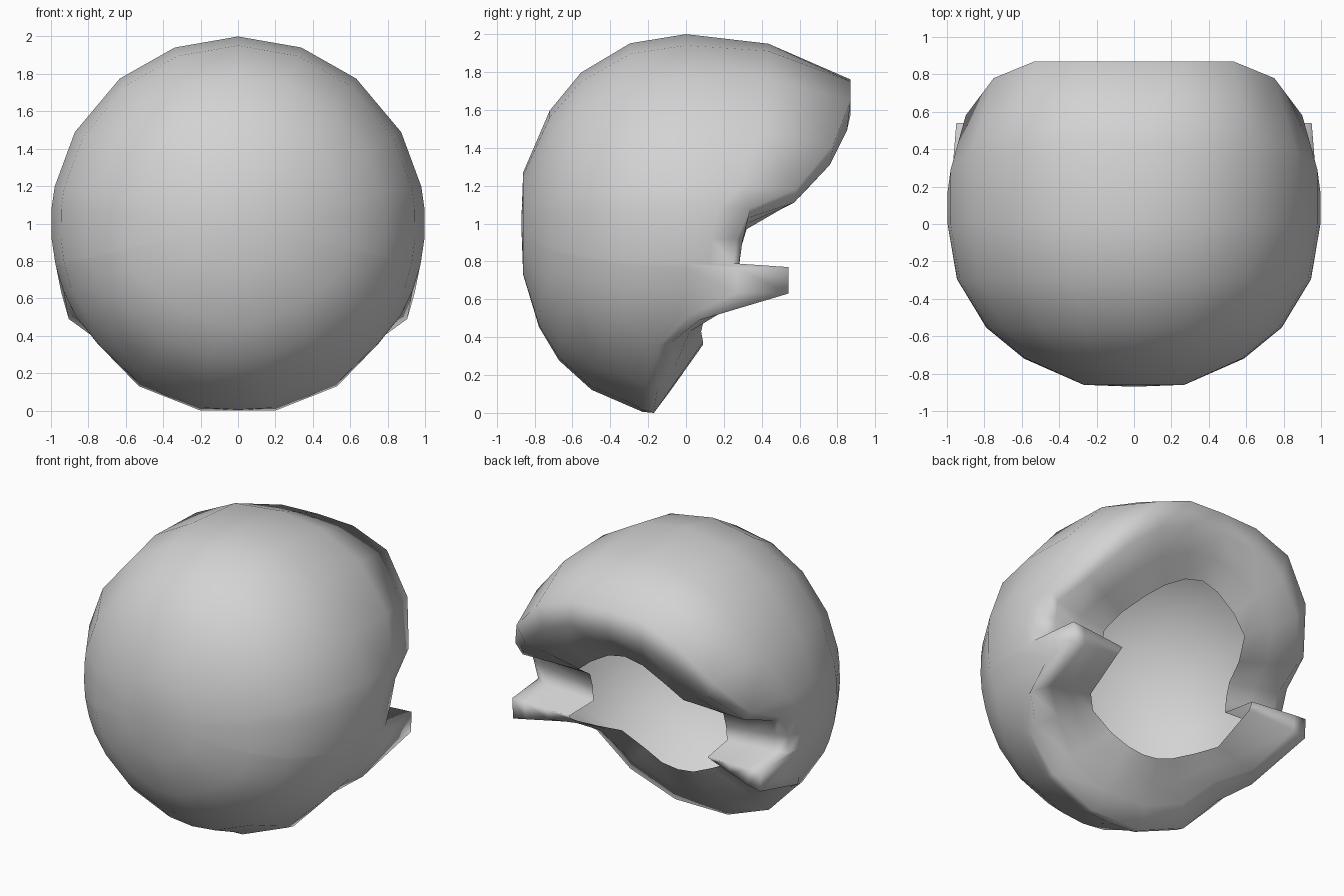
import bpy, bmesh, math
from mathutils import Vector

if "Cube" in bpy.data.objects:
    bpy.data.objects.remove(bpy.data.objects["Cube"])

DEPTH = 0.87   # distance from centre to the closed side

# Right-half stations from top to bottom: outer rim, folded lip, opening edge
STATIONS = [
    ((0, .87, 1.76), (0, .87, 1.60), (0, .67, 1.36)),
    ((.27, .87, 1.75), (.27, .87, 1.58), (.13, .66, 1.33)),
    ((.53, .87, 1.65), (.49, .85, 1.49), (.28, .64, 1.24)),
    ((.75, .78, 1.42), (.70, .76, 1.31), (.40, .60, 1.14)),
    ((.90, .58, 1.18), (.85, .57, 1.11), (.48, .45, 1.05)),
    ((.965, .34, 1.08), (.90, .33, 1.03), (.51, .32, .97)),
    ((.975, .27, .92), (.89, .30, .92), (.51, .29, .87)),
    ((.955, .25, .79), (.87, .28, .785), (.51, .28, .77)),
    ((.95, .54, .77), (.86, .54, .765), (.53, .52, .75)),    # tab top
    ((.945, .54, .63), (.85, .54, .65), (.54, .48, .71)),    # tab bottom
    ((.905, .07, .49), (.82, .17, .52), (.52, .20, .56)),
    ((.74, -.08, .37), (.64, .02, .43), (.42, .10, .52)),
    ((.53, -.15, .13), (.45, -.06, .24), (.25, .08, .43)),
    ((.20, -.17, .0), (.17, -.08, .13), (.12, .09, .375)),
    ((0, -.17, 0), (0, -.08, .12), (0, .09, .36)),
]


def column(rim, lip, edge):
    """Points running from the closed side round the rim into the opening."""
    rim, lip, edge = Vector(rim), Vector(lip), Vector(edge)
    flat = Vector((rim.x, 0, rim.z - 1))
    d = flat.normalized()
    n = 2.08 - .3 * min(0, d.z) + .05 * max(0, d.z)
    y_end = min(0, rim.y - .12)
    t_end = math.acos(-y_end / DEPTH)
    pts = [Vector((d.x * .27, -.86, 1 + d.z * .27))]
    for f in (.38, .56, .78, 1):
        y = -DEPTH * math.cos(t_end * f)
        r = (1 - abs(y / DEPTH) ** n) ** (1 / n)
        pts.append(Vector((d.x * r, y, 1 + d.z * r)))
    # shoulder between the widest ring and the rim
    if rim.y > 0:
        r = min(1.0, (1 + flat.length) / 2 + .08 * rim.y)
        pts.append(Vector((d.x * r, (y_end + rim.y) * .5, 1 + d.z * r)))
    else:
        pts.append((pts[-1] + rim) / 2 + d * .01)
    return pts + [rim, lip, (lip + edge) / 2, edge]


# Rounded open shell, right half
bm = bmesh.new()
pole = bm.verts.new((0, -DEPTH, 1))
cols = [[bm.verts.new(p) for p in column(*s)] for s in STATIONS]
for a, b in zip(cols, cols[1:]):
    bm.faces.new((pole, b[0], a[0]))
    for k in range(len(a) - 1):
        bm.faces.new((a[k], b[k], b[k + 1], a[k + 1]))
bmesh.ops.recalc_face_normals(bm, faces=bm.faces)
# keep normals facing out from the closed side
bm.faces.ensure_lookup_table()
if bm.faces[0].normal.y > 0:
    bmesh.ops.reverse_faces(bm, faces=bm.faces)
mesh = bpy.data.meshes.new("rounded_shell")
bm.to_mesh(mesh)
bm.free()

shell = bpy.data.objects.new("rounded_shell", mesh)
bpy.context.collection.objects.link(shell)

grey = bpy.data.materials.new("light grey")
grey.diffuse_color = (.65, .65, .65, 1)
grey.use_nodes = True
grey.node_tree.nodes["Principled BSDF"].inputs["Base Color"].default_value = grey.diffuse_color
mesh.materials.append(grey)

# Left half
mirror = shell.modifiers.new("mirror", 'MIRROR')
mirror.use_clip = True
mirror.merge_threshold = .001

bpy.context.view_layer.objects.active = shell
shell.select_set(True)
bpy.ops.object.modifier_apply(modifier="mirror")
bpy.ops.object.shade_smooth_by_angle(angle=math.radians(130))
